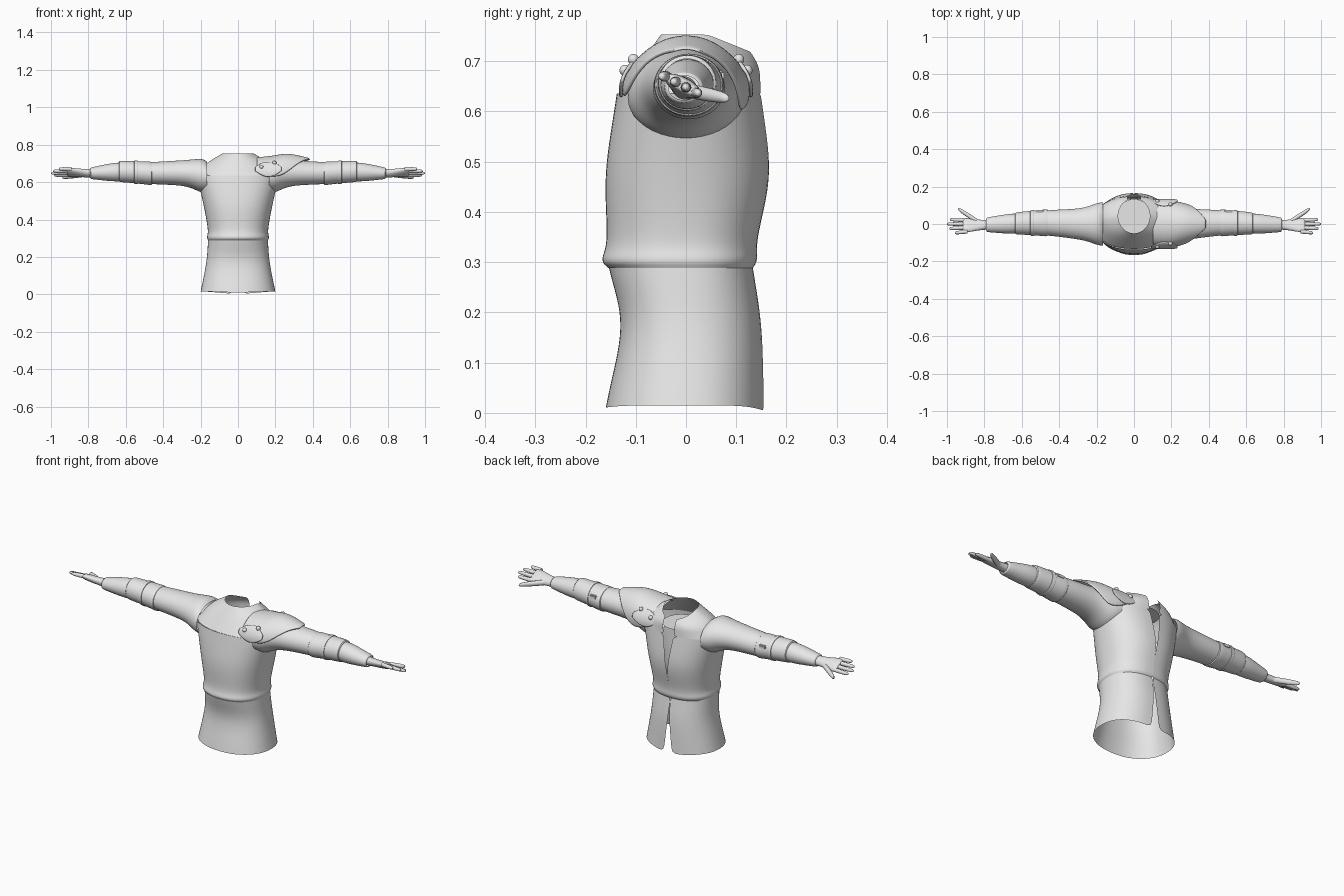
import bpy, bmesh
from math import sin, cos, pi, asin, radians
from mathutils import Vector

default_cube = bpy.data.objects.get("Cube")
if default_cube:
    bpy.data.objects.remove(default_cube)

grey = bpy.data.materials.new("cloth grey")
grey.use_nodes = True
grey.diffuse_color = (0.8, 0.8, 0.8, 1)
grey.node_tree.nodes["Principled BSDF"].inputs["Base Color"].default_value = grey.diffuse_color


def finish(name, bm, subdivide=False, thickness=0):
    """Turn the bmesh into a smooth shaded object."""
    bmesh.ops.recalc_face_normals(bm, faces=bm.faces)
    mesh = bpy.data.meshes.new(name)
    bm.to_mesh(mesh)
    bm.free()
    mesh.materials.append(grey)
    part = bpy.data.objects.new(name, mesh)
    bpy.context.collection.objects.link(part)
    if thickness:
        solid = part.modifiers.new("thickness", "SOLIDIFY")
        solid.thickness, solid.offset = thickness, 0
    if subdivide:
        part.modifiers.new("rounding", "SUBSURF").levels = 1
        part.modifiers["rounding"].render_levels = 1
    bpy.ops.object.select_all(action="DESELECT")
    part.select_set(True)
    bpy.context.view_layer.objects.active = part
    bpy.ops.object.shade_smooth_by_angle(angle=radians(40))


def loft(name, rings, closed=True, capped=False, thickness=0):
    """Skin a list of point rings, optionally capping the last one."""
    bm = bmesh.new()
    rows = [[bm.verts.new(point) for point in ring] for ring in rings]
    count = len(rows[0])
    for lower, upper in zip(rows, rows[1:]):
        for i in range(count if closed else count - 1):
            j = (i + 1) % count
            bm.faces.new((lower[i], lower[j], upper[j], upper[i]))
    if capped:
        bm.faces.new(rows[-1])
    finish(name, bm, True, thickness)


def blend(keys, steps=4):
    """Smooth curve through the key sections."""
    keys = [Vector(key) for key in keys]
    padded = [keys[0] * 2 - keys[1]] + keys + [keys[-1] * 2 - keys[-2]]
    result = []
    for before, start, end, after in zip(padded, padded[1:], padded[2:], padded[3:]):
        for i in range(steps):
            t = i / steps
            leave, arrive = (end - before) / 2, (after - start) / 2
            cubic = (start - end) * 2 + leave + arrive
            square = (end - start) * 3 - leave * 2 - arrive
            result.append(((cubic * t + square) * t + leave) * t + start)
    return result + [keys[-1]]


def back_gap(z):
    """Half width of the slit at the back, closed around the waist."""
    if z < 0.28:
        return 0.026 * (1 - z / 0.28) ** 1.5
    return 0.034 * min(1, max(0, z - 0.43) / 0.24)


def body_ring(section, points=48):
    """Section: height, half width, front depth, back depth."""
    z, width, front, back = section
    gap = back_gap(z)
    start = asin(gap / width)
    # Full chest outline below, rounder towards the neck
    round_off = min(1, 0.88 + max(0, z - 0.6))
    ring = []
    for i in range(points + 1):
        angle = start + (pi - start) * 2 * i / points
        across, along = sin(angle), cos(angle)
        x = width * abs(across) ** round_off * (1 if across > 0 else -1)
        if i in (0, points):
            x = gap if i == 0 else -gap
        if z < 0.63:
            y = (back if along > 0 else -front) * abs(along) ** round_off
        else:
            # Centre slides backwards as the yoke closes around the neck
            slide = min(1, (z - 0.63) / 0.06)
            split = (back if along > 0 else -front) * abs(along) ** round_off
            shifted = (back - front) / 2 + (back + front) / 2 * along
            y = split + (shifted - split) * slide
        neck_drop = max(0, z - 0.66) * 0.4 * max(0, along)
        hem_drop = 0.015 * abs(along) ** 5 * max(0, 1 - z / 0.06)
        if along < 0:
            hem_drop *= 0.4
        ring.append((x, y, z - neck_drop - hem_drop))
    return ring


# Tunic in three overlapping layers
TUNIC = {
    "tunic_skirt": [(0.015, 0.2, 0.16, 0.156), (0.17, 0.17, 0.13, 0.15), (0.29, 0.16, 0.154, 0.133)],
    "tunic_chest": [(0.288, 0.16, 0.155, 0.133), (0.305, 0.166, 0.167, 0.141),
                    (0.35, 0.162, 0.158, 0.143), (0.48, 0.185, 0.16, 0.166), (0.636, 0.222, 0.138, 0.15)],
    "tunic_yoke": [(0.634, 0.218, 0.133, 0.15), (0.7, 0.168, 0.088, 0.148), (0.753, 0.085, 0.05, 0.136)],
}
for name, keys in TUNIC.items():
    loft(name, [body_ring(section) for section in blend(keys)], closed=False)

# Disc closing the neck opening
bm = bmesh.new()
bmesh.ops.create_circle(bm, cap_ends=True, segments=32, radius=0.093)
bmesh.ops.translate(bm, verts=bm.verts, vec=(0, 0.04, 0.66))
finish("neck_disc", bm)


def oval(centre, depth, height, roll=0, points=20):
    """Ring across the arm."""
    x, y, z = centre
    ring = []
    for i in range(points):
        angle = 2 * pi * i / points
        u, v = depth * cos(angle), height * sin(angle)
        ring.append((x, y + u * cos(roll) - v * sin(roll), z + u * sin(roll) + v * cos(roll)))
    return ring


def arm_part(name, side, keys, lip=1, roll=0, capped=False):
    """Sections: distance out, height, half depth, half thickness; lip turns the ends in."""
    sections = blend(keys)
    if lip != 1:
        ends = [Vector((e[0], e[1], e[2] * lip, e[3] * lip)) for e in (sections[0], sections[-1])]
        sections = [ends[0]] + sections + [ends[1]]
    rings = []
    for out, z, depth, height in sections:
        # The arm bows back at the elbow and forward at the wrist
        y = 0.006 * sin((out - 0.3) * 8) if out > 0.3 else 0
        rings.append(oval((side * out, y, z), depth, height, roll * side ** 2))
    loft(name, rings, capped=capped)


def finger(name, side, base, tip, radius):
    """Tapered rod with a rounded tip."""
    base, tip = Vector(base), Vector(tip)
    rings = []
    for i in range(9):
        turn = pi / 2 * i / 8
        x, y, z = base.lerp(tip, sin(turn))
        size = radius * max(0.2, cos(turn) ** 0.4)
        rings.append(oval((side * x, y, z), size, size, points=10))
    loft(name, rings, capped=True)


SLEEVE = [(0.165, 0.628, 0.118, 0.083), (0.2, 0.635, 0.112, 0.09),
          (0.29, 0.648, 0.085, 0.07), (0.49, 0.648, 0.066, 0.058)]
BRACER = [(0.46, 0.646, 0.074, 0.064), (0.55, 0.653, 0.066, 0.06), (0.636, 0.657, 0.059, 0.057)]
BAND = [(0.535, 0.652, 0.071, 0.064), (0.555, 0.653, 0.069, 0.063)]
FOREARM = [(0.6, 0.655, 0.052, 0.05), (0.67, 0.653, 0.053, 0.049), (0.79, 0.647, 0.039, 0.031)]
PALM = [(0.77, 0.647, 0.027, 0.023), (0.82, 0.648, 0.03, 0.02),
        (0.89, 0.651, 0.042, 0.017), (0.915, 0.652, 0.039, 0.011)]
FINGER_TIPS = {"little": 0.958, "ring": 0.988, "middle": 1.0, "index": 0.985}

for side_name, side in (("left", 1), ("right", -1)):
    arm_part(f"{side_name}_sleeve", side, SLEEVE)
    arm_part(f"{side_name}_bracer", side, BRACER, lip=0.85)
    arm_part(f"{side_name}_bracer_band", side, BAND, lip=0.9)
    arm_part(f"{side_name}_forearm", side, FOREARM, lip=0.8)
    arm_part(f"{side_name}_palm", side, PALM, roll=radians(-28), capped=True)
    for i, (digit, reach) in enumerate(FINGER_TIPS.items()):
        y, z = 0.02 * i - 0.04, 0.67 - 0.011 * i
        finger(f"{side_name}_{digit}_finger", side, (0.89, y, z), (reach, y * 1.2, z), 0.0115)
    finger(f"{side_name}_thumb", side, (0.835, 0.012, 0.64), (0.94, 0.081, 0.626), 0.015)
    # Buckle at the back of the bracer
    bm = bmesh.new()
    bmesh.ops.create_cube(bm, size=0.02)
    bmesh.ops.scale(bm, verts=bm.verts, vec=(2, 1, 1))
    bmesh.ops.translate(bm, verts=bm.verts, vec=(side * 0.505, 0.066, 0.672))
    bmesh.ops.bevel(bm, geom=bm.edges[:], offset=0.004, segments=2, affect="EDGES")
    finish(f"{side_name}_buckle", bm)


def over_shoulder(x, depth, height, degrees):
    """Point on an arch around the arm, measured from straight up."""
    angle = radians(degrees)
    return (x, depth * sin(angle), 0.64 + height * cos(angle))


def plate(name, sections, steps=20):
    """Sections: distance out, depth, height, first and last angle."""
    rows = []
    for x, depth, height, first, last in sections:
        sweep = [first + (last - first) * i / steps for i in range(steps + 1)]
        rows.append([over_shoulder(x, depth, height, degrees) for degrees in sweep])
    loft(name, rows, closed=False, thickness=0.008)


# Guard over the left shoulder, reaching lower at the back
GUARD = [(0.1, 0.116, 0.088, -72, 72), (0.18, 0.124, 0.097, -96, 106),
         (0.27, 0.108, 0.108, -80, 102), (0.385, 0.08, 0.084, -14, 16)]
plate("shoulder_guard", blend(GUARD))

# Riveted tabs at the front and back of the guard
for place, facing in (("front", -1), ("back", 1)):
    tab = []
    for i in range(7):
        spread = 26 * sin(pi * (i + 0.5) / 7)
        tab.append((0.09 + 0.024 * i, 0.13, 0.1, facing * (72 - spread), facing * (72 + spread)))
    plate(f"{place}_guard_tab", tab, steps=8)
    for rivet, x, degrees in (("inner", 0.125, 66), ("outer", 0.195, 52)):
        bm = bmesh.new()
        bmesh.ops.create_uvsphere(bm, u_segments=12, v_segments=8, radius=0.011)
        spot = over_shoulder(x, 0.133, 0.103, facing * degrees)
        bmesh.ops.translate(bm, verts=bm.verts, vec=spot)
        finish(f"{place}_{rivet}_rivet", bm)
